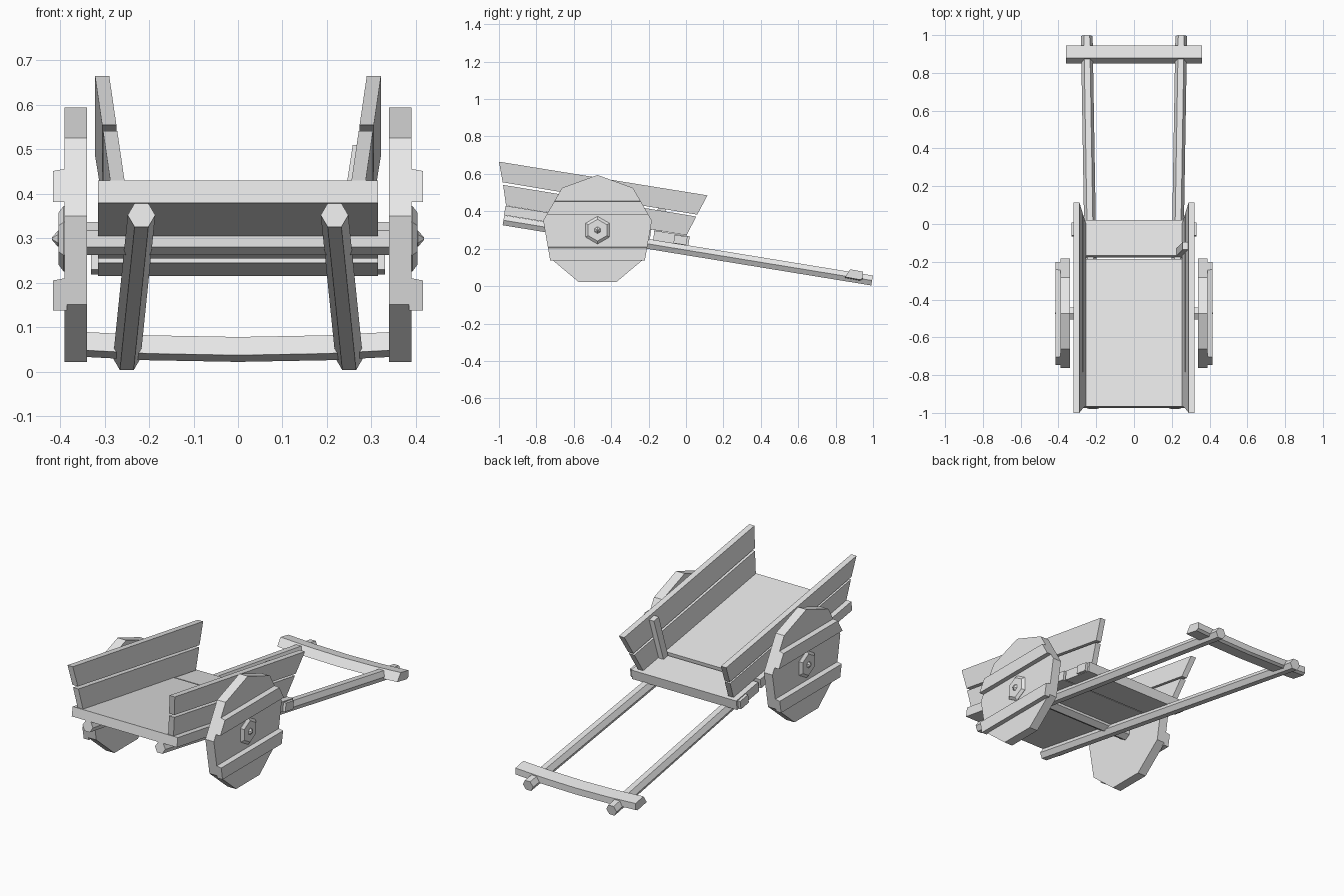
import bpy, bmesh
from math import sin, cos, pi, radians
from mathutils import Vector

old = bpy.data.objects.get("Cube")
if old:
    bpy.data.objects.remove(old, do_unlink=True)

wood = bpy.data.materials.new("grey_wood")
wood.use_nodes = True
COLOUR = (0.8, 0.8, 0.8, 1)
wood.diffuse_color = COLOUR
wood.node_tree.nodes["Principled BSDF"].inputs["Base Color"].default_value = COLOUR


def loft(name, rings):
    """Skin matching rings of points and cap both ends."""
    bm = bmesh.new()
    loops = [[bm.verts.new(p) for p in ring] for ring in rings]
    n = len(loops[0])
    for a, b in zip(loops, loops[1:]):
        for i in range(n):
            j = (i + 1) % n
            bm.faces.new((a[i], a[j], b[j], b[i]))
    bm.faces.new(loops[0])
    bm.faces.new(loops[-1])
    bmesh.ops.recalc_face_normals(bm, faces=bm.faces)
    mesh = bpy.data.meshes.new(name)
    bm.to_mesh(mesh)
    bm.free()
    mesh.materials.append(wood)
    obj = bpy.data.objects.new(name, mesh)
    bpy.context.collection.objects.link(obj)
    return obj


def deck_z(y):
    return 0.275 - 0.16 * y


def prism(name, profile, x0, x1, side=1, lean=0.0):
    """Extrude a side profile (y, z) across x, leaning outward above the deck."""
    loft(name, [[(side * (x + lean * (z - deck_z(y))), y, z) for y, z in profile]
                for x in (x0, x1)])


def board(name, y0, y1, half, drop, thick):
    """Cross board lying along the sloping deck."""
    skew = 0.16 * thick
    prism(name, [(y0, deck_z(y0) - drop), (y1, deck_z(y1) - drop),
                 (y1 - skew, deck_z(y1) - drop - thick),
                 (y0 - skew, deck_z(y0) - drop - thick)], -half, half)


def disc(x, r, n):
    """Ring about the axle with one corner at the top."""
    return [(x, AXLE_Y + r * sin(2 * pi * i / n), AXLE_Z + r * cos(2 * pi * i / n))
            for i in range(n)]


AXLE_Y, AXLE_Z, WHEEL_R = -0.473, 0.299, 0.295

# Deck
board("deck", -0.965, -0.185, 0.315, 0, 0.05)
board("front_board", -0.168, 0.02, 0.315, 0.005, 0.052)
board("front_cleat", -0.06, 0.008, 0.33, 0.01, 0.045)

# Axle
loft("axle", [disc(-0.36, 0.037, 6), disc(0.36, 0.037, 6)])


def wheel_half_width(h):
    apothem = WHEEL_R * cos(pi / 9)
    return min((apothem - h * cos(radians(a))) / sin(radians(a)) for a in (60, 100))


def batten(name, side, low, high):
    rings = []
    for x, top in ((0.385, high), (0.416, high - 0.006)):
        ring = []
        for z, signs in ((low, (-1, 1)), (top, (1, -1))):
            w = wheel_half_width(z - AXLE_Z)
            ring += [(side * x, AXLE_Y + s * w, z) for s in signs]
        rings.append(ring)
    loft(name, rings)


for side, tag in ((1, "left"), (-1, "right")):
    # Plank side walls
    prism(tag + "_upper_plank",
          [(-1, 0.665), (0.115, 0.485), (0.06, 0.382), (-0.98, 0.555)],
          0.255, 0.287, side, 0.15)
    prism(tag + "_lower_plank",
          [(-0.978, 0.541), (0.055, 0.372), (0.003, 0.272), (-0.962, 0.43)],
          0.255, 0.287, side, 0.15)

    # Hexagonal shafts
    start = Vector((side * 0.217, -0.976, 0.352))
    end = Vector((side * 0.25, 0.995, 0.03))
    across = Vector((1, 0, 0))
    up = across.cross(end - start).normalized()
    hexagon = [0.031 * (cos(k * pi / 3) * across + sin(k * pi / 3) * up) for k in range(6)]
    loft(tag + "_shaft", [[p + v for v in hexagon] for p in (start, end)])

    # Wheels with battens, hub and pin
    loft(tag + "_wheel", [disc(side * x, WHEEL_R, 9) for x in (0.339, 0.39)])
    batten(tag + "_upper_batten", side, 0.382, 0.457)
    batten(tag + "_lower_batten", side, 0.138, 0.211)
    loft(tag + "_hub", [disc(side * x, r, 6) for x, r in ((0.385, 0.074), (0.392, 0.074), (0.404, 0.058))])
    loft(tag + "_axle_pin", [disc(side * x, r, 6) for x, r in ((0.39, 0.02), (0.405, 0.018), (0.418, 0.003))])

# Single stake inside the left wall
prism("left_stake", [(-0.17, 0.29), (-0.13, 0.284), (-0.094, 0.502), (-0.136, 0.51)],
      0.226, 0.257, 1, 0.15)

# Bowed pull bar
section = [(0.85, 0.049), (0.878, 0.09), (0.945, 0.077), (0.945, 0.042), (0.93, 0.034)]
loft("pull_bar", [[(x, y, z - 0.012 * (1 - (x / 0.36) ** 2)) for y, z in section]
                  for x in (-0.36, -0.2, 0, 0.2, 0.36)])
